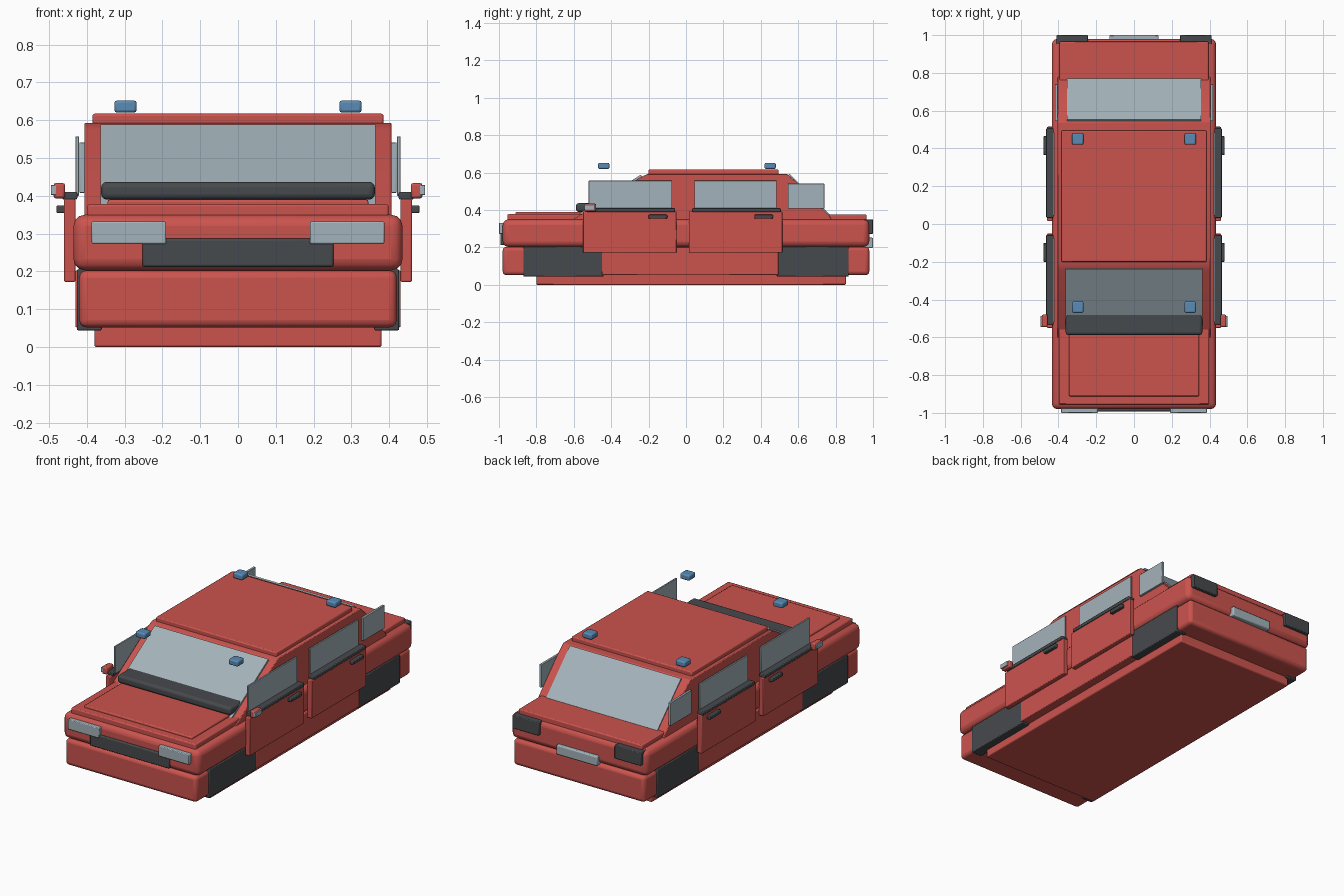
import bpy, bmesh, math
from mathutils import Vector

if "Cube" in bpy.data.objects:
    bpy.data.objects.remove(bpy.data.objects["Cube"])


def mat(name, rgb):
    m = bpy.data.materials.new(name)
    m.diffuse_color = (*rgb, 1)
    m.use_nodes = True
    m.node_tree.nodes["Principled BSDF"].inputs["Base Color"].default_value = m.diffuse_color
    return m


RED = mat("red paint", (0.60, 0.087, 0.076))
DARK = mat("dark plastic", (0.062, 0.067, 0.074))
GLASS = mat("pale glass", (0.37, 0.45, 0.495))
BLUE = mat("blue lamp", (0.10, 0.26, 0.47))


def finish(name, bm, material, bevel, segments=2):
    bmesh.ops.recalc_face_normals(bm, faces=bm.faces)
    me = bpy.data.meshes.new(name)
    bm.to_mesh(me)
    bm.free()
    ob = bpy.data.objects.new(name, me)
    bpy.context.collection.objects.link(ob)
    me.materials.append(material)
    if bevel:
        b = ob.modifiers.new("bevel", 'BEVEL')
        b.width, b.segments = bevel, segments
    bpy.ops.object.select_all(action='DESELECT')
    ob.select_set(True)
    bpy.context.view_layer.objects.active = ob
    bpy.ops.object.shade_smooth_by_angle(angle=math.radians(35))
    return ob


def box(name, x, y, z, material, bevel=0.006, segments=2):
    """Box from (min, max) ranges."""
    bm = bmesh.new()
    bmesh.ops.create_cube(bm, size=1)
    for v in bm.verts:
        v.co = [r[0] if c < 0 else r[1] for c, r in zip(v.co, (x, y, z))]
    return finish(name, bm, material, bevel, segments)


def pair(name, x, y, z, material, bevel=0.004):
    """The same box on both sides of the car."""
    box(name + "_right", x, y, z, material, bevel)
    box(name + "_left", (-x[1], -x[0]), y, z, material, bevel)


def extrude_x(name, profile, half, material, bevel=0):
    """Side profile of (y, z) points extruded across the width."""
    bm = bmesh.new()
    face = bm.faces.new([bm.verts.new((-half, y, z)) for y, z in profile])
    ext = bmesh.ops.extrude_face_region(bm, geom=[face])
    bmesh.ops.translate(bm, vec=(2 * half, 0, 0),
                        verts=[g for g in ext["geom"] if isinstance(g, bmesh.types.BMVert)])
    return finish(name, bm, material, bevel)


def sloped_plate(name, a, b, half, thickness, material):
    """Thin pane between two (y, z) points, centred on that line."""
    a, b = Vector(a), Vector(b)
    d = (b - a).normalized()
    n = Vector((-d.y, d.x)) * thickness
    extrude_x(name, [a - n, b - n, b + n, a + n], half, material)


# Lower body
box("underbody", (-.38, .38), (-.80, .855), (0, .06), RED)
box("lower_body", (-.42, .42), (-.98, .98), (.052, .203), RED, .02, 3)
pair("sill", (.36, .43), (-.45, .495), (.052, .203), RED)
pair("front_wheel_panel", (.36, .426), (-.87, -.44), (.044, .206), DARK)
pair("rear_wheel_panel", (.36, .426), (.485, .87), (.044, .206), DARK)

# Upper body, hood and trunk
box("upper_body", (-.435, .435), (-.98, .98), (.203, .35), RED, .03, 3)
box("hood", (-.398, .398), (-.955, -.50), (.335, .378), RED)
box("hood_panel", (-.345, .345), (-.912, -.50), (.36, .39), RED)
box("trunk_lid", (-.394, .394), (.65, .965), (.335, .376), RED)

# Cabin and roof
extrude_x("cabin", [(-.61, .345), (-.245, .575), (-.205, .593), (.54, .593),
                    (.585, .555), (.765, .372), (.78, .345)], .406, RED, .004)
box("roof_panel", (-.385, .385), (-.20, .495), (.585, .617), RED)
sloped_plate("windscreen", (-.575, .372), (-.238, .584), .363, .006, GLASS)
sloped_plate("rear_window", (.548, .590), (.765, .372), .355, .006, GLASS)
box("cowl_bar", (-.362, .362), (-.588, -.44), (.39, .437), DARK, .015, 3)

# Doors with trim, handle and window
for label, y0, win, handle in (("front", -.55, (-.52, -.075), (-.20, -.10)),
                               ("rear", .015, (.045, .485), (.365, .465))):
    pair(label + "_door", (.43, .46), (y0, y0 + .50), (.172, .392), RED)
    pair(label + "_door_trim", (.425, .465), (y0 + .018, y0 + .492), (.39, .41), DARK)
    pair(label + "_door_handle", (.455, .48), handle, (.354, .375), DARK)
    pair(label + "_door_window", (.42, .43), win, (.40, .557), GLASS, .002)
pair("quarter_window", (.405, .419), (.545, .74), (.408, .541), GLASS, .002)

# Mirrors
pair("mirror", (.457, .488), (-.545, -.48), (.393, .434), RED, .007)
pair("mirror_glass", (.48, .495), (-.545, -.487), (.402, .429), GLASS, .002)

# Front and rear details
box("grille", (-.253, .253), (-.992, -.95), (.212, .287), DARK)
pair("headlight", (.19, .387), (-1.0, -.95), (.273, .332), GLASS)
pair("tail_light", (.243, .41), (.95, 1.0), (.273, .35), DARK)
box("rear_plate", (-.13, .13), (.95, 1.0), (.197, .252), GLASS)

# Beacon lamps
for label, y in (("front", -.44), ("rear", .45)):
    pair(label + "_beacon", (.268, .327), (y - .03, y + .03), (.62, .652), BLUE, .007)
